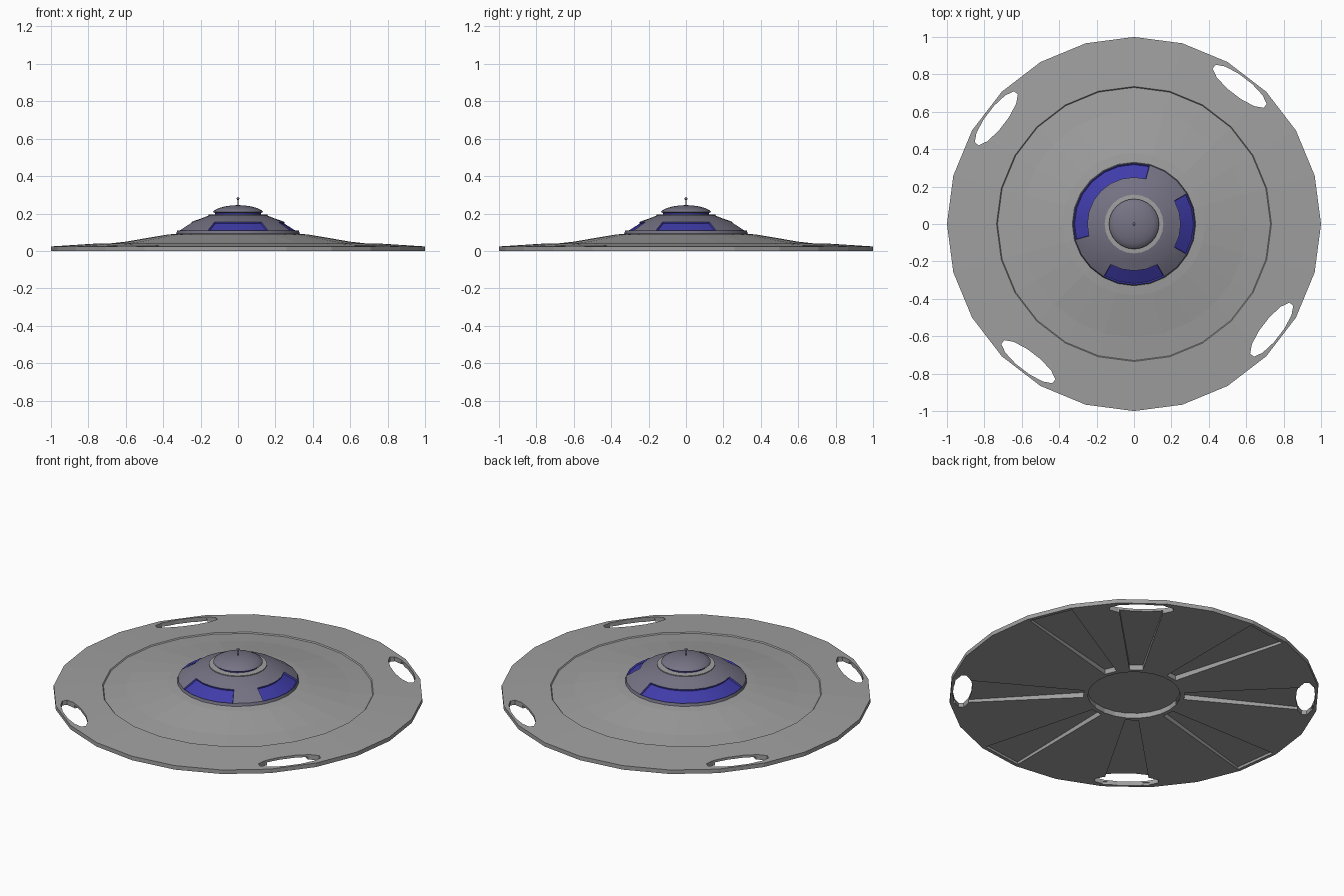
import bpy
import bmesh
from math import sin, cos, radians, atan2, degrees, hypot
from mathutils import Vector, Matrix

if "Cube" in bpy.data.objects:
    bpy.data.objects.remove(bpy.data.objects["Cube"])


def material(name, rgb):
    mat = bpy.data.materials.new(name)
    mat.use_nodes = True
    mat.diffuse_color = (*rgb, 1)
    mat.node_tree.nodes["Principled BSDF"].inputs["Base Color"].default_value = (*rgb, 1)
    return mat


hull_grey = material("hull_grey", (0.35, 0.35, 0.35))
dome_grey = material("dome_violet_grey", (0.18, 0.17, 0.23))
window_blue = material("window_blue", (0.05, 0.045, 0.40))


def finish(bm, name, *mats):
    bmesh.ops.recalc_face_normals(bm, faces=bm.faces)
    mesh = bpy.data.meshes.new(name)
    bm.to_mesh(mesh)
    bm.free()
    obj = bpy.data.objects.new(name, mesh)
    bpy.context.collection.objects.link(obj)
    for mat in mats:
        mesh.materials.append(mat)
    return obj


def activate(obj):
    bpy.ops.object.select_all(action='DESELECT')
    obj.select_set(True)
    bpy.context.view_layer.objects.active = obj


def smooth(obj, angle=30):
    activate(obj)
    bpy.ops.object.shade_smooth_by_angle(angle=radians(angle))


def lathe(profile, sides=24):
    """Turn (radius, height) points about the z axis."""
    bm = bmesh.new()
    verts = [bm.verts.new((r, 0, z)) for r, z in profile]
    edges = [bm.edges.new(pair) for pair in zip(verts, verts[1:])]
    bmesh.ops.spin(bm, geom=verts + edges, axis=(0, 0, 1), cent=(0, 0, 0),
                   angle=radians(360), steps=sides, use_merge=False)
    bmesh.ops.remove_doubles(bm, verts=bm.verts, dist=1e-4)
    return bm


def prism(bm, outline, bottom, tops):
    """Closed prism over a flat outline, with a top height per corner."""
    low = [bm.verts.new((x, y, bottom)) for x, y in outline]
    high = [bm.verts.new((x, y, z)) for (x, y), z in zip(outline, tops)]
    bm.faces.new(low[::-1])
    bm.faces.new(high)
    for i in range(len(low)):
        j = (i + 1) % len(low)
        bm.faces.new((low[i], low[j], high[j], high[i]))


def polar(r, deg):
    return r * cos(radians(deg)), r * sin(radians(deg))


def cut(target, bm, name):
    cutter = finish(bm, name, hull_grey)
    cutter.hide_render = True
    mod = target.modifiers.new(name, 'BOOLEAN')
    mod.operation = 'DIFFERENCE'
    mod.solver = 'EXACT'
    mod.object = cutter
    activate(target)
    bpy.ops.object.modifier_apply(modifier=name)
    bpy.data.objects.remove(cutter)


# Saucer hull
hull = finish(lathe([(0, 0), (1, 0), (1, .024), (.735, .041), (.73, .035),
                     (.605, .049), (.38, .087), (.33, .092), (0, .092)]),
              "saucer_hull", hull_grey)

# Round recess under the hull
bm = bmesh.new()
ring = [polar(.25, 15 * i) for i in range(24)]
prism(bm, ring, -.1, [.03] * 24)
cut(hull, bm, "belly_recess")

# Wedge grooves fanning out under the hull
bm = bmesh.new()
for start in (15, 45, 90, 135, 180, 225, 270, 315):
    outline = [polar(.275, start), polar(.98, start),
               polar(.98, start + 15), polar(.275, start + 15)]
    prism(bm, outline, -.1, [.03, .015, .015, .03])
cut(hull, bm, "belly_grooves")

# Four oval openings near the rim
bm = bmesh.new()
for quarter in range(4):
    turn = Matrix.Rotation(radians(52.5 + 90 * quarter), 2)
    oval = []
    for i in range(12):
        x, y = polar(1, 30 * i + 15)
        oval.append(turn @ Vector((.928 + .052 * x, .178 * y)))
    prism(bm, oval, -.2, [.2] * 12)
cut(hull, bm, "rim_openings")

# Cabin dome with three recessed windows
bm = lathe([(.31, .088), (.33, .092), (.325, .108), (.25, .155), (.2, .172),
            (.155, .19), (.12, .193)])
for first, last in ((-30, 30), (75, 195), (240, 300)):
    panes = []
    for face in bm.faces:
        c = face.calc_center_median()
        deg = degrees(atan2(c.y, c.x))
        if .108 < c.z < .155 and hypot(c.x, c.y) > .24:
            if any(first < deg + full < last for full in (0, 360)):
                panes.append(face)
    bmesh.ops.recalc_face_normals(bm, faces=bm.faces)
    walls = bmesh.ops.inset_region(bm, faces=panes, thickness=.003, depth=-.009,
                                   use_even_offset=True)["faces"]
    for face in panes + walls:
        face.material_index = 1
dome = finish(bm, "cabin_dome", dome_grey, window_blue)
smooth(dome)

# Collar, glazed neck and cap on top of the dome
collar = finish(lathe([(.157, .186), (.157, .194), (.12, .196)]),
                "dome_collar", hull_grey)
neck = finish(lathe([(.122, .19), (.122, .208)]), "neck_window", window_blue)
cap = finish(lathe([(0, .203), (.122, .203), (.134, .208), (.128, .216), (.105, .228),
                    (.07, .238), (.035, .243), (0, .245)]), "top_cap", dome_grey)
smooth(neck)
smooth(cap)

# Antenna with a small ball tip
mast = finish(lathe([(0, .24), (.004, .24), (.003, .28), (0, .28)], 8),
              "antenna_mast", dome_grey)
bm = bmesh.new()
bmesh.ops.create_uvsphere(bm, u_segments=10, v_segments=8, radius=.008,
                          matrix=Matrix.Translation((0, 0, .28)))
ball = finish(bm, "antenna_ball", dome_grey)
smooth(ball, 60)
